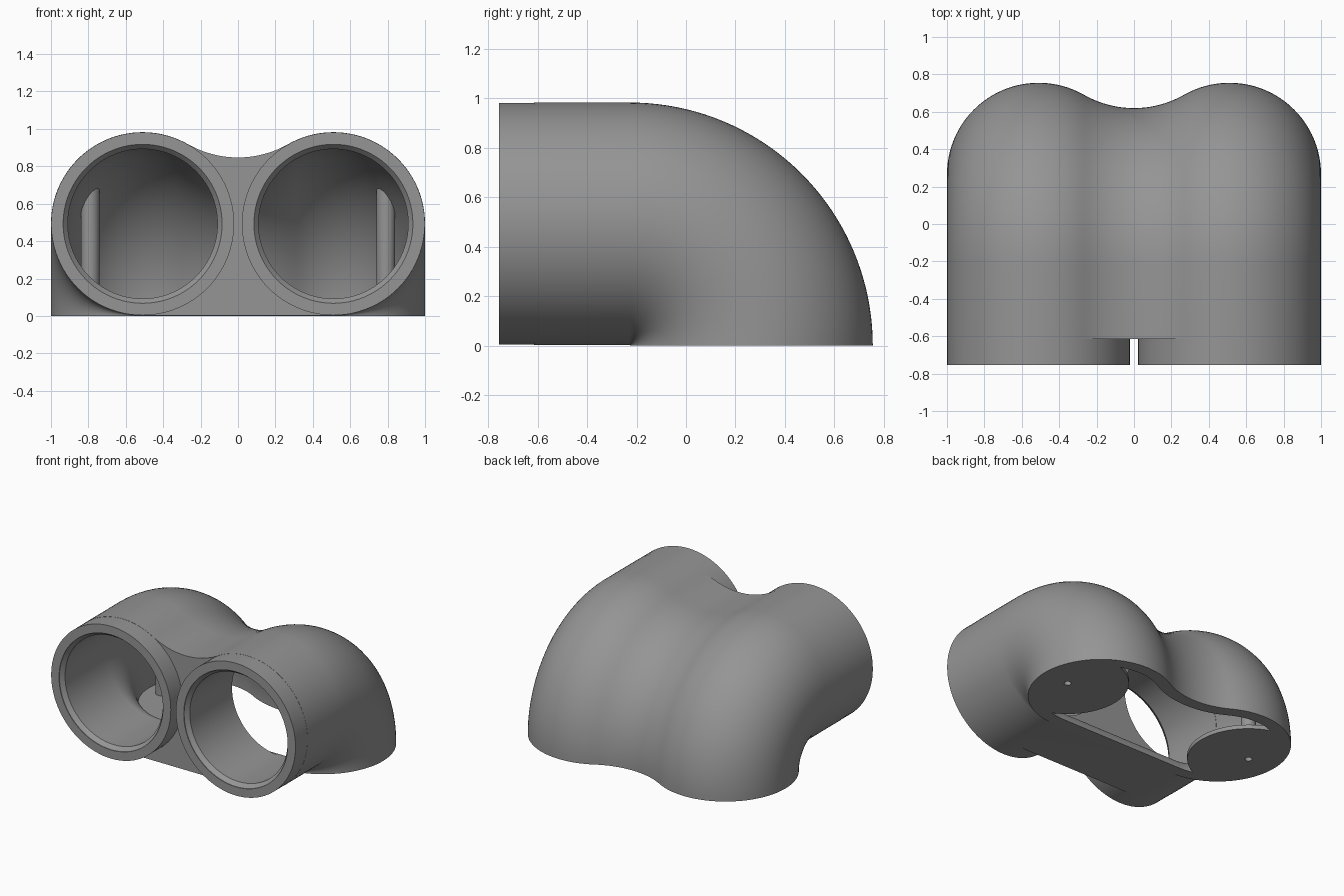
import bpy, bmesh, math
from mathutils import Matrix

if "Cube" in bpy.data.objects:
    bpy.data.objects.remove(bpy.data.objects["Cube"])

CX, CZ = 0.51, 0.4925        # tube centre
PY = -0.2275                 # bend pivot (y), at z = 0
R_OUT, R_IN = 0.49, 0.40
SADDLE = (0.0, 1.386)        # centre of the concave arc between the tubes

grey = bpy.data.materials.new("grey plastic")
grey.diffuse_color = (0.3, 0.3, 0.3, 1)
grey.use_nodes = True
grey.node_tree.nodes["Principled BSDF"].inputs["Base Color"].default_value = grey.diffuse_color


def make(name, bm):
    bmesh.ops.recalc_face_normals(bm, faces=bm.faces)
    me = bpy.data.meshes.new(name)
    bm.to_mesh(me)
    bm.free()
    ob = bpy.data.objects.new(name, me)
    me.materials.append(grey)
    bpy.context.collection.objects.link(ob)
    return ob


def loft(name, rings):
    """Skin closed rings of points and cap both ends."""
    bm = bmesh.new()
    vs = [[bm.verts.new(p) for p in ring] for ring in rings]
    n = len(vs[0])
    for a, b in zip(vs, vs[1:]):
        for i in range(n):
            j = (i + 1) % n
            bm.faces.new((a[i], a[j], b[j], b[i]))
    bm.faces.new(vs[0])
    bm.faces.new(vs[-1])
    return make(name, bm)


def arc(cx, cz, r, a0, a1, n):
    return [(cx + r * math.cos(a0 + (a1 - a0) * i / n),
             cz + r * math.sin(a0 + (a1 - a0) * i / n)) for i in range(n + 1)]


def twin_profile(r):
    """Two circles joined by a concave saddle on top and a flat below."""
    dx, dz = CX, SADDLE[1] - CZ
    t = math.atan2(dz, -dx)
    rs = math.hypot(dx, dz) - r
    right = arc(CX, CZ, r, -math.pi / 2, t, 56)
    saddle = arc(0, SADDLE[1], rs, t - math.pi, -t, 20)[1:-1]
    left = [(-x, z) for x, z in reversed(right)]
    return right + saddle + left


def elbow(name, r, y0, drop):
    """Twin profile run straight back from y0, then bent down to the base."""
    prof = twin_profile(r)
    rings = [[(x, y0, h) for x, h in prof]] if y0 < PY else []
    for i in range(41):
        a = math.pi / 2 * i / 40
        rings.append([(x, PY + h * math.sin(a), h * math.cos(a)) for x, h in prof])
    if drop:
        rings.append([(x, PY + h, -drop) for x, h in prof])
    return loft(name, rings)


def lathe_y(name, cx, stations):
    return loft(name, [[(x, y, z) for x, z in arc(cx, CZ, r, 0, math.tau * 95 / 96, 95)]
                       for y, r in stations])


def post(name, x, y, r, z0, z1, seg):
    bm = bmesh.new()
    bmesh.ops.create_cone(bm, cap_ends=True, segments=seg, radius1=r, radius2=r,
                          depth=z1 - z0, matrix=Matrix.Translation((x, y, (z0 + z1) / 2)))
    return make(name, bm)


def boolean(ob, other, op, keep=False):
    m = ob.modifiers.new("bool", 'BOOLEAN')
    m.operation, m.solver, m.object = op, 'EXACT', other
    bpy.context.view_layer.objects.active = ob
    bpy.ops.object.modifier_apply(modifier=m.name)
    if not keep:
        bpy.data.objects.remove(other, do_unlink=True)


def smooth(ob):
    bpy.ops.object.select_all(action='DESELECT')
    ob.select_set(True)
    bpy.context.view_layer.objects.active = ob
    bpy.ops.object.shade_smooth_by_angle(angle=math.radians(30))


# Body: bent twin shell with two tube mouths in front
body = elbow("double_elbow_body", R_OUT, -0.615, 0)
for s in (-1, 1):
    boolean(body, lathe_y("mouth", s * CX, [(-0.755, R_OUT - 0.001), (-0.5, R_OUT - 0.001)]), 'UNION')

# Hollow: shared bend cavity, then a chamfered round bore for each tube
boolean(body, elbow("bend_cutter", R_IN + 0.002, PY, 0.05), 'DIFFERENCE')
for s in (-1, 1):
    bore = [(-0.80, 0.425), (-0.75, 0.425), (-0.72, R_IN), (-0.215, R_IN)]
    boolean(body, lathe_y("bore_cutter", s * CX, bore), 'DIFFERENCE')
smooth(body)

# Bottom foot plates with a drilled post reaching the shell wall
limit = elbow("foot_limit", 0.46, -0.6, 0.05)
limit.hide_render = True
for s, side in ((-1, "left"), (1, "right")):
    x, y = s * 0.79, 0.25
    foot = post(side + "_foot_plate", x, y, 0.41, 0, 0.03, 96)
    boolean(foot, post("stem", x, y, 0.05, 0.01, 0.9, 32), 'UNION')
    boolean(foot, limit, 'INTERSECT', keep=True)
    boolean(foot, post("drill", x, y, 0.024, -0.1, 0.25, 24), 'DIFFERENCE')
    smooth(foot)
bpy.data.objects.remove(limit, do_unlink=True)
